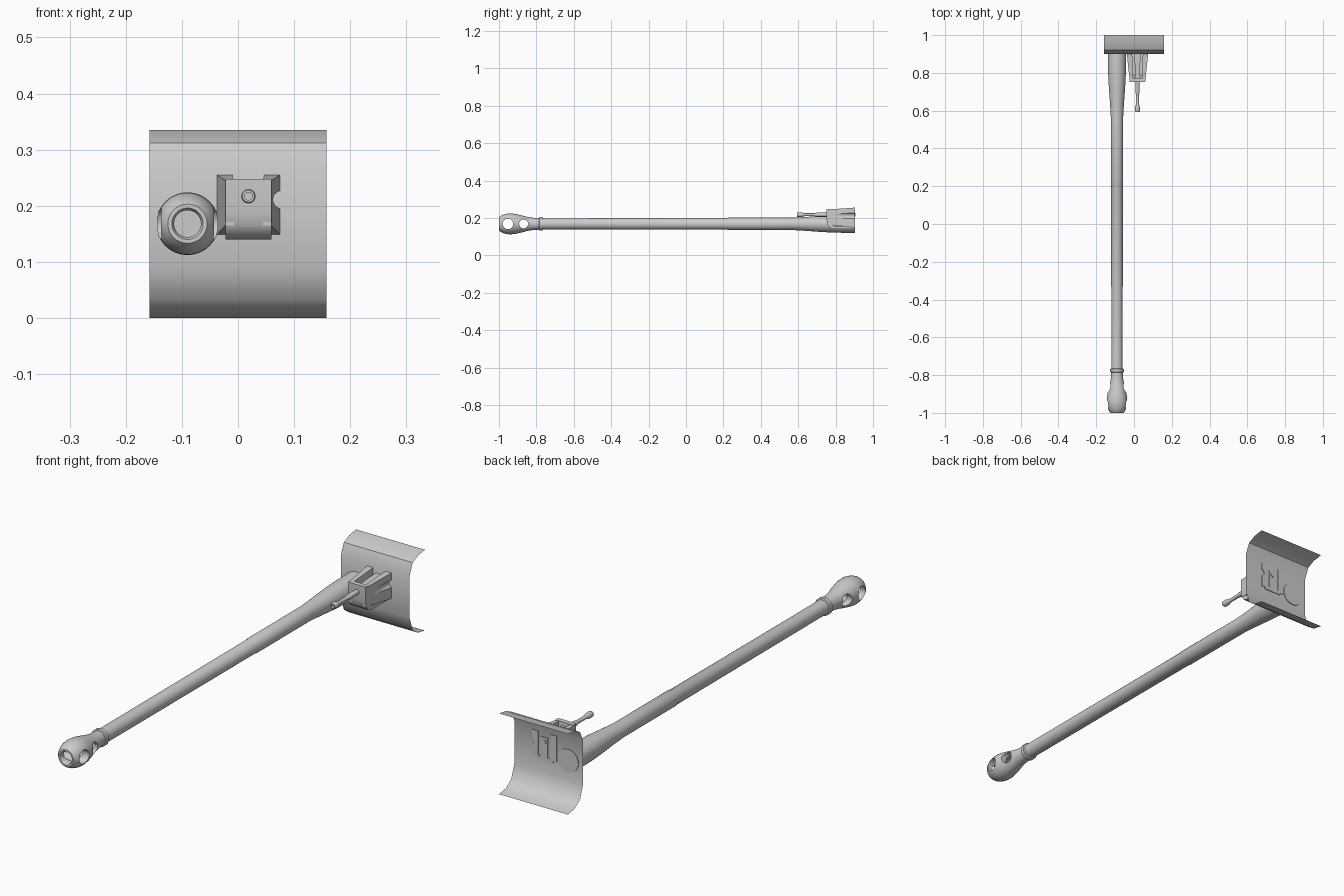
import bpy, bmesh, math
from mathutils import Matrix

if "Cube" in bpy.data.objects:
    bpy.data.objects.remove(bpy.data.objects["Cube"])

grey = bpy.data.materials.new("plain grey")
grey.diffuse_color = (0.6, 0.6, 0.6, 1)
grey.use_nodes = True
grey.node_tree.nodes["Principled BSDF"].inputs["Base Color"].default_value = grey.diffuse_color


def finish(name, bm, smooth=30):
    """Turn a bmesh into a named, shaded object."""
    bmesh.ops.remove_doubles(bm, verts=bm.verts, dist=1e-5)
    bmesh.ops.recalc_face_normals(bm, faces=bm.faces)
    me = bpy.data.meshes.new(name)
    bm.to_mesh(me)
    bm.free()
    me.materials.append(grey)
    ob = bpy.data.objects.new(name, me)
    bpy.context.collection.objects.link(ob)
    shade(ob, smooth)
    return ob


def shade(ob, angle=30):
    bpy.ops.object.select_all(action='DESELECT')
    ob.select_set(True)
    bpy.context.view_layer.objects.active = ob
    bpy.ops.object.shade_smooth_by_angle(angle=math.radians(angle))


def lathe(name, profile, x, z, steps):
    """Spin (y, radius) points around an axis parallel to y."""
    bm = bmesh.new()
    vs = [bm.verts.new((x + r, y, z)) for y, r in profile]
    es = [bm.edges.new(p) for p in zip(vs, vs[1:])]
    bmesh.ops.spin(bm, geom=vs + es, cent=(x, 0, z), axis=(0, 1, 0),
                   angle=2 * math.pi, steps=steps, use_duplicate=False)
    return finish(name, bm, 35)


def extrude_x(name, profile, x0, x1, closed=True):
    """Sweep a (y, z) outline along x, as a solid or as an open sheet."""
    bm = bmesh.new()
    a = [bm.verts.new((x0, y, z)) for y, z in profile]
    b = [bm.verts.new((x1, y, z)) for y, z in profile]
    n = len(profile)
    for i in range(n if closed else n - 1):
        j = (i + 1) % n
        bm.faces.new((a[i], a[j], b[j], b[i]))
    if closed:
        bm.faces.new(a)
        bm.faces.new(b[::-1])
    return finish(name, bm, 40)


def loft_y(name, front, back, y0, y1):
    """Solid between two (x0, x1, z0, z1) rectangles."""
    bm = bmesh.new()
    rings = []
    for (xa, xb, za, zb), y in ((front, y0), (back, y1)):
        rings.append([bm.verts.new(c) for c in
                      ((xa, y, za), (xb, y, za), (xb, y, zb), (xa, y, zb))])
    f, k = rings
    for i in range(4):
        j = (i + 1) % 4
        bm.faces.new((f[i], f[j], k[j], k[i]))
    bm.faces.new(f)
    bm.faces.new(k[::-1])
    return finish(name, bm)


def drill(ob, centre, radius, axis):
    """Cut a round hole along x or y."""
    bm = bmesh.new()
    rot = Matrix.Rotation(math.pi / 2, 4, 'Y' if axis == 'x' else 'X')
    bmesh.ops.create_cone(bm, cap_ends=True, segments=24, radius1=radius,
                          radius2=radius, depth=0.4,
                          matrix=Matrix.Translation(centre) @ rot)
    cutter = finish("hole_cutter", bm)
    cutter.hide_render = True
    mod = ob.modifiers.new("hole", 'BOOLEAN')
    mod.operation, mod.solver, mod.object = 'DIFFERENCE', 'EXACT', cutter
    bpy.context.view_layer.objects.active = ob
    bpy.ops.object.modifier_apply(modifier=mod.name)
    bpy.data.objects.remove(cutter)
    shade(ob, 35)


# Barrel: bore, bulbous muzzle, collar, long tube and flared root
BX, BZ = -0.09, 0.168
barrel = lathe("barrel", [
    (-0.80, 0), (-0.80, 0.024), (-0.993, 0.024), (-1.0, 0.028), (-1.0, 0.035),
    (-0.99, 0.043), (-0.975, 0.050), (-0.955, 0.055), (-0.935, 0.056),
    (-0.91, 0.053), (-0.88, 0.046), (-0.85, 0.038), (-0.82, 0.033),
    (-0.785, 0.031), (-0.783, 0.036), (-0.768, 0.036), (-0.766, 0.030),
    (0.22, 0.031), (0.225, 0.033), (0.57, 0.033), (0.64, 0.037),
    (0.72, 0.043), (0.80, 0.047), (0.903, 0.048), (0.903, 0)], BX, BZ, 32)

# Side vents through the muzzle
drill(barrel, (BX, -0.952, BZ), 0.028, 'x')
drill(barrel, (BX, -0.868, BZ), 0.024, 'x')

# Shield: thin sheet with both edges swept back
extrude_x("shield", [(1.0, 0.0), (0.955, 0.008), (0.92, 0.032), (0.9, 0.09),
                     (0.9, 0.267), (0.92, 0.312), (0.955, 0.328), (1.0, 0.335)],
          -0.158, 0.158, closed=False)

# Bracket: front plate curving under into a floor
CX = 0.0185
extrude_x("bracket_plate", [
    (0.903, 0.14), (0.79, 0.14), (0.768, 0.147), (0.756, 0.165), (0.752, 0.19),
    (0.752, 0.248), (0.772, 0.248), (0.772, 0.19), (0.79, 0.155), (0.903, 0.155)],
    CX - 0.041, CX + 0.041)

# Bracket side walls, flared toward the shield
for side, s in (("left", -1), ("right", 1)):
    wall = loft_y(f"bracket_wall_{side}",
                  sorted((CX + s * 0.026, CX + s * 0.041)) + [0.165, 0.245],
                  sorted((CX + s * 0.028, CX + s * 0.0565)) + [0.148, 0.255],
                  0.755, 0.903)
    if s > 0:
        drill(wall, (CX + 0.06, 0.85, 0.211), 0.016, 'y')

# Inner block carrying the small tube
loft_y("bracket_core", (CX - 0.012, CX + 0.012, 0.155, 0.232),
       (CX - 0.016, CX + 0.016, 0.155, 0.236), 0.765, 0.903)

# Small tube with a thick hollow tip
lathe("small_tube", [
    (0.63, 0), (0.63, 0.007), (0.594, 0.007), (0.594, 0.011), (0.60, 0.013),
    (0.615, 0.013), (0.635, 0.008), (0.685, 0.008), (0.70, 0.011),
    (0.76, 0.011), (0.907, 0.009), (0.907, 0)], CX, 0.217, 12)
